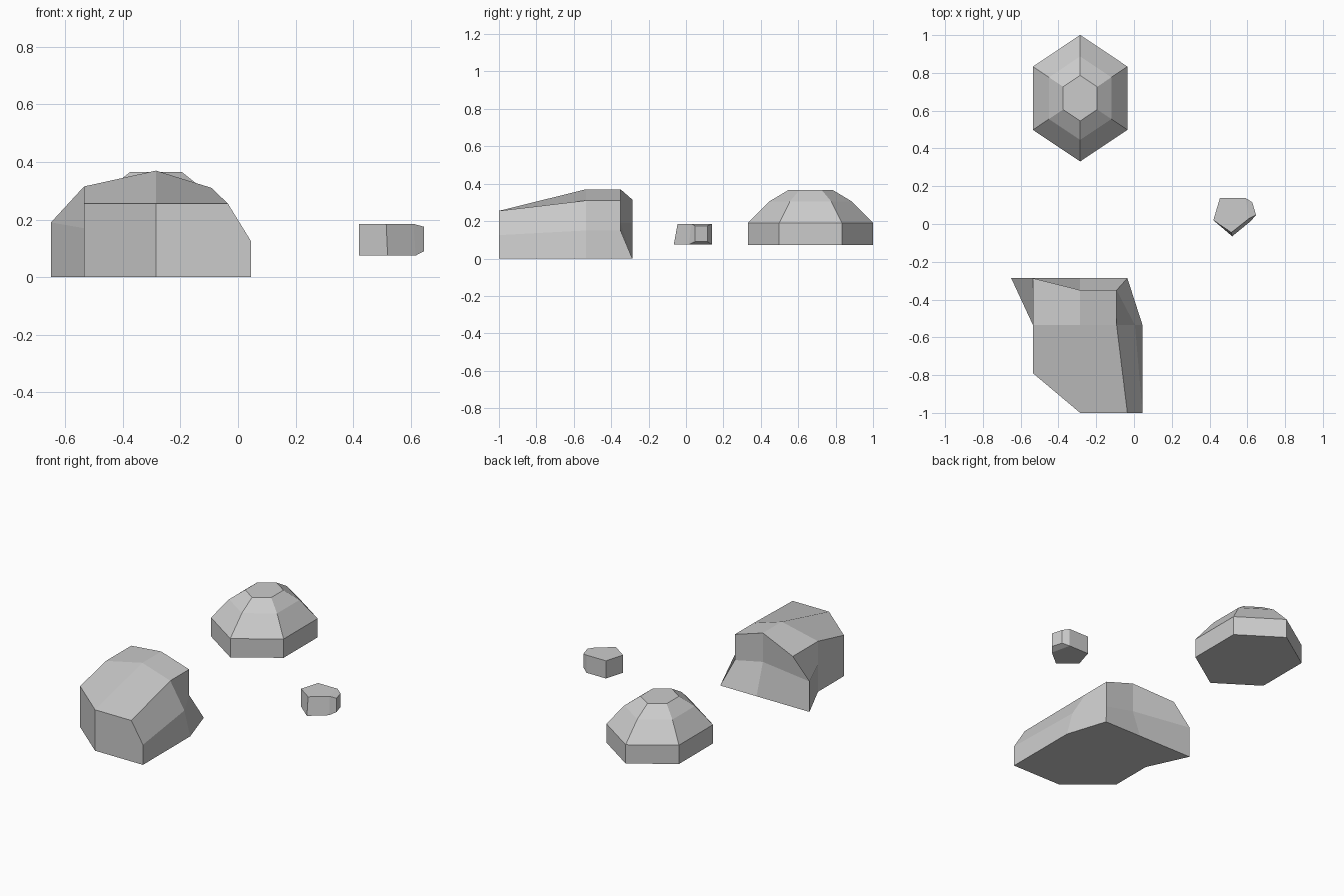
import bpy, bmesh
from math import radians, sin, cos
from mathutils import Vector

if "Cube" in bpy.data.objects:
    bpy.data.objects.remove(bpy.data.objects["Cube"])


def loft(bm, rings):
    """Skin a stack of equal-sized rings; returns the vertex rings."""
    vr = [[bm.verts.new(p) for p in r] for r in rings]
    for a, b in zip(vr, vr[1:]):
        n = len(a)
        for i in range(n):
            j = (i + 1) % n
            bm.faces.new((a[i], a[j], b[j], b[i]))
    return vr


def finish(bm, name):
    bmesh.ops.recalc_face_normals(bm, faces=bm.faces)
    me = bpy.data.meshes.new(name)
    bm.to_mesh(me)
    bm.free()
    ob = bpy.data.objects.new(name, me)
    bpy.context.collection.objects.link(ob)
    return ob


# Domed rock: stacked hexagons (scale, height)
def hexagon(s, z):
    return [(-0.285 + 0.289 * s * cos(radians(a)), 0.666 + 0.335 * s * sin(radians(a)), z)
            for a in range(30, 390, 60)]


bm = bmesh.new()
v = loft(bm, [hexagon(s, z) for s, z in ((1, 0.073), (1, 0.19), (0.66, 0.305), (0.36, 0.365))])
bm.faces.new(v[0])
bm.faces.new(v[-1])
finish(bm, "domed_rock")

# Pebble: pentagonal block with one side pushed out
penta = [(0.52, -0.065), (0.618, 0.015), (0.59, 0.138), (0.455, 0.138), (0.42, 0.02)]
bm = bmesh.new()
low = [(x, y, 0.075) for x, y in penta]
top = [(x, y, 0.185) for x, y in penta]
top[0] = (0.515, -0.045, 0.185)
top[1] = (0.61, 0.03, 0.185)
v = loft(bm, [low, top])
bm.faces.new(v[0])
bm.faces.new(v[1])
bmesh.ops.recalc_face_normals(bm, faces=bm.faces)
side = max(bm.faces, key=lambda f: f.normal.x)
cap = bmesh.ops.extrude_discrete_faces(bm, faces=[side])["faces"][0]
for vert in cap.verts:
    high = vert.co.z > 0.13
    x, y = (0.646, 0.048) if vert.co.y < 0.08 else (0.626, 0.115)
    vert.co = Vector((x, y, 0.175 if high else 0.09))
bmesh.ops.remove_doubles(bm, verts=bm.verts, dist=0.0005)
finish(bm, "pebble")

# Large rock: cross-sections front to back, each running
# left base, left middle, left top, ridge, right top, right middle, right base, centre base
front = [(-0.535, -0.79, 0), (-0.535, -0.79, 0.125), (-0.535, -0.79, 0.255), (-0.285, -1, 0.255),
         (-0.035, -1, 0.255), (0.045, -1, 0.125), (0.045, -1, 0), (-0.285, -1, 0)]
middle = [(-0.535, -0.535, 0), (-0.535, -0.535, 0.17), (-0.535, -0.535, 0.315), (-0.285, -0.535, 0.37),
          (-0.092, -0.535, 0.31), (0.005, -0.535, 0.15), (0.045, -0.535, 0), (-0.285, -0.535, 0)]
back = [(-0.65, -0.287, 0), (-0.65, -0.287, 0.19), (-0.535, -0.287, 0.315), (-0.285, -0.35, 0.37),
        (-0.092, -0.35, 0.31), (-0.092, -0.35, 0.15), (-0.035, -0.287, 0), (-0.285, -0.287, 0)]
bm = bmesh.new()
v = loft(bm, [front, middle, back])
f, b = v[0], v[2]
bm.faces.new((f[0], f[1], f[2], f[3], f[7]))
bm.faces.new((f[7], f[3], f[4], f[5], f[6]))
c = bm.verts.new((-0.285, -0.35, 0.19))
for q in ((0, 1, 7), (1, 2, 3), (3, 4, 5), (5, 6, 7)):
    idx = [b[i] for i in q]
    bm.faces.new([*idx, c] if q != (0, 1, 7) else [b[7], b[0], b[1], c])
finish(bm, "large_rock")
